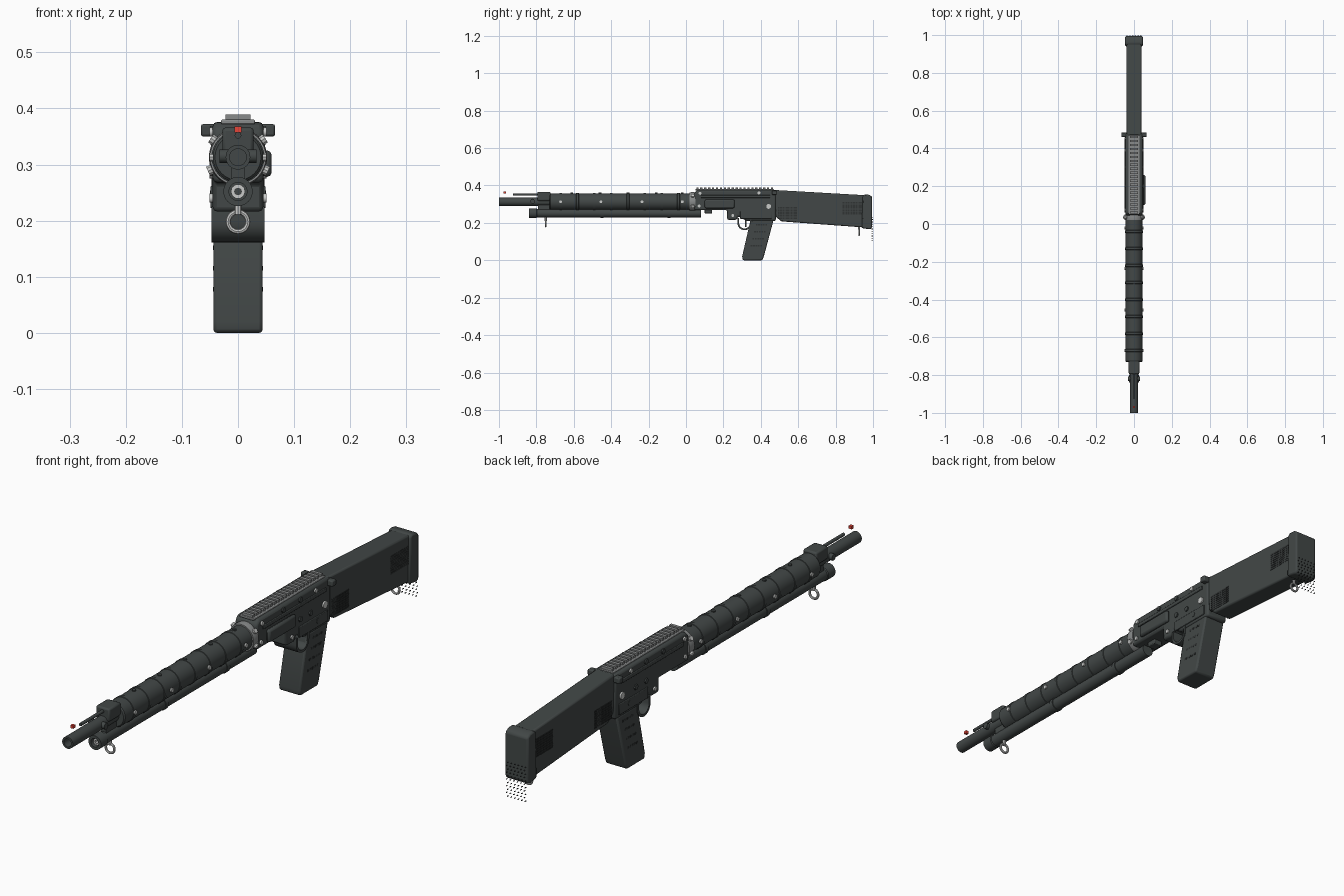
import bpy, bmesh, math
from mathutils import Matrix, Vector

if "Cube" in bpy.data.objects:
    bpy.data.objects.remove(bpy.data.objects["Cube"])


def material(name, r, g, b):
    m = bpy.data.materials.new(name)
    m.use_nodes = True
    m.diffuse_color = (r, g, b, 1)
    for node in m.node_tree.nodes:
        if node.type == 'BSDF_PRINCIPLED':
            node.inputs["Base Color"].default_value = (r, g, b, 1)
    return m


BODY = material("gunmetal", 0.055, 0.064, 0.063)
DARK = material("vent_dark", 0.03, 0.033, 0.033)
RAIL = material("rail_grey", 0.25, 0.26, 0.26)
STEEL = material("bright_steel", 0.58, 0.59, 0.58)
RED = material("bead_red", 0.8, 0.06, 0.04)

made = []
AXES = {'x': Matrix.Rotation(math.pi / 2, 4, 'Y'),
        'y': Matrix.Rotation(math.pi / 2, 4, 'X'),
        'z': Matrix.Identity(4)}


def finish(bm, name, mat, bevel=0):
    bmesh.ops.recalc_face_normals(bm, faces=bm.faces)
    me = bpy.data.meshes.new(name)
    bm.to_mesh(me)
    bm.free()
    me.materials.append(mat)
    ob = bpy.data.objects.new(name, me)
    bpy.context.collection.objects.link(ob)
    if bevel:
        mod = ob.modifiers.new("bevel", 'BEVEL')
        mod.width = bevel
        mod.segments = 2
        mod.limit_method = 'ANGLE'
    made.append(ob)
    return ob


def boxes(name, spans, mat, bevel=0):
    # each span is x0, x1, y0, y1, z0, z1
    bm = bmesh.new()
    for x0, x1, y0, y1, z0, z1 in spans:
        mid = Vector((x0 + x1, y0 + y1, z0 + z1)) / 2
        size = Matrix.Diagonal((x1 - x0, y1 - y0, z1 - z0, 1))
        bmesh.ops.create_cube(bm, size=1, matrix=Matrix.Translation(mid) @ size)
    return finish(bm, name, mat, bevel)


def cylinders(name, centres, r, depth, axis, mat, sides=16):
    bm = bmesh.new()
    for c in centres:
        bmesh.ops.create_cone(bm, cap_ends=True, segments=sides, radius1=r, radius2=r,
                              depth=depth, matrix=Matrix.Translation(c) @ AXES[axis])
    return finish(bm, name, mat)


def prism(name, outline, half, mat, bevel=0):
    # side outline in y, z extruded across x
    bm = bmesh.new()
    face = bm.faces.new([bm.verts.new((-half, y, z)) for y, z in outline])
    geo = bmesh.ops.extrude_face_region(bm, geom=[face])['geom']
    verts = [v for v in geo if isinstance(v, bmesh.types.BMVert)]
    bmesh.ops.translate(bm, verts=verts, vec=(2 * half, 0, 0))
    # the extrusion keeps its starting face, so the solid is closed
    return finish(bm, name, mat, bevel)


def lathe(name, profile, z, mat, sides=32):
    # profile of y, radius turned about a lengthwise axis at height z
    bm = bmesh.new()
    rings = []
    for y, r in profile:
        angles = [2 * math.pi * i / sides for i in range(sides)]
        rings.append([bm.verts.new((r * math.cos(a), y, z + r * math.sin(a))) for a in angles])
    for a, b in zip(rings, rings[1:]):
        for i in range(sides):
            j = (i + 1) % sides
            bm.faces.new((a[i], a[j], b[j], b[i]))
    bmesh.ops.remove_doubles(bm, verts=bm.verts, dist=1e-5)
    return finish(bm, name, mat)


def ring(name, centre, major, minor, mat):
    bpy.ops.mesh.primitive_torus_add(location=centre, rotation=(math.pi / 2, 0, 0),
                                     major_radius=major, minor_radius=minor,
                                     major_segments=28, minor_segments=8)
    ob = bpy.context.object
    ob.name = name
    ob.data.materials.append(mat)
    made.append(ob)


def both(spans):
    # add the mirrored copy of each side span
    return spans + [(-b, -a, *rest) for a, b, *rest in spans]


AXIS, LOW = 0.313, 0.252

# barrel, shroud with raised bands, and lower tube
lathe("barrel", [(-0.9, 0), (-0.9, 0.015), (-1, 0.015), (-1, 0.022), (-0.7, 0.022)], AXIS, BODY)
shroud = [(-0.73, 0.018), (-0.73, 0.041), (-0.725, 0.045)]
for k in range(8):
    y = -0.67 + 0.09 * k
    shroud += [(y - 0.007, 0.045), (y - 0.006, 0.047), (y + 0.006, 0.047), (y + 0.007, 0.045)]
lathe("barrel_shroud", shroud + [(0.04, 0.045), (0.04, 0)], AXIS, BODY)
lathe("lower_tube", [(-0.8, 0), (-0.8, 0.016), (-0.84, 0.016), (-0.84, 0.026), (-0.8, 0.026),
                     (-0.797, 0.023), (0.08, 0.023), (0.08, 0)], LOW, BODY)
lathe("tube_nut", [(-0.83, 0.006), (-0.83, 0.013), (-0.79, 0.013)], LOW, STEEL, 10)
for k, y in enumerate((-0.45, -0.09)):
    lathe(f"tube_band_{k}", [(y - 0.008, 0.02), (y - 0.008, 0.026), (y + 0.008, 0.026),
                             (y + 0.008, 0.02)], LOW, BODY)
boxes("tube_bridges", [(-0.012, 0.012, y, y + 0.03, 0.262, 0.285)
                       for y in (-0.7, -0.5, -0.3, -0.1)], BODY)

# shroud screws
flank = [-0.67, -0.455, -0.235, -0.02]
cylinders("shroud_side_screws", [(s * 0.046, y, AXIS) for s in (-1, 1) for y in flank],
          0.008, 0.01, 'x', STEEL, 10)
cylinders("shroud_top_screws", [(0, y, 0.359) for y in (-0.61, -0.46, -0.31, -0.16, -0.02)],
          0.007, 0.006, 'z', BODY, 10)

# muzzle clamp, sight rod, and red bead
boxes("sight_block", [(-0.028, 0.028, -0.795, -0.725, 0.318, 0.366)], BODY, 0.006)
cylinders("barrel_clamp_bolt", [(0, -0.82, 0.315)], 0.012, 0.066, 'x', BODY, 12)
boxes("barrel_to_tube_strap", [(-0.012, 0.012, -0.79, -0.73, 0.265, 0.32)], BODY)
cylinders("sight_rod", [(0, -0.855, 0.352)], 0.006, 0.14, 'y', BODY, 12)
boxes("sight_bead", [(-0.006, 0.006, -0.975, -0.963, 0.357, 0.368)], RED)

# receiver collar with slanted bright screws
lathe("receiver_collar", [(0.02, 0.03), (0.02, 0.05), (0.035, 0.052), (0.05, 0.05),
                          (0.05, 0.03)], AXIS, RAIL)
bm = bmesh.new()
for degrees in (-25, 35, 145, 205):
    turn = Matrix.Translation((0, 0.036, AXIS)) @ Matrix.Rotation(-math.radians(degrees), 4, 'Y')
    bmesh.ops.create_cone(bm, cap_ends=True, segments=10, radius1=0.009, radius2=0.009,
                          depth=0.012, matrix=turn @ Matrix.Translation((0.053, 0, 0)) @ AXES['x'])
finish(bm, "collar_screws", STEEL)

# receiver body and its side fittings
prism("receiver", [(0.045, 0.268), (0.22, 0.268), (0.22, 0.216), (0.27, 0.216), (0.28, 0.235),
                   (0.325, 0.21), (0.48, 0.21), (0.48, 0.376), (0.06, 0.376), (0.045, 0.36)],
      0.045, BODY, 0.008)
boxes("receiver_side_rib", both([(0.043, 0.049, 0.08, 0.45, 0.334, 0.348)]), BODY, 0.002)
boxes("receiver_lower_plate", both([(0.043, 0.049, 0.29, 0.46, 0.222, 0.262)]), BODY, 0.002)
boxes("receiver_under_block", [(-0.018, 0.018, 0.1, 0.14, 0.25, 0.27)], BODY, 0.003)
boxes("port_cover", [(0.043, 0.06, 0.1, 0.26, 0.278, 0.325)], BODY, 0.008)
cylinders("receiver_bolts", [(s * 0.046, y, z) for s in (-1, 1) for y, z in
                             ((0.2, 0.36), (0.3, 0.36), (0.36, 0.288), (0.3, 0.288),
                              (0.4, 0.245))], 0.01, 0.008, 'x', BODY, 6)
cylinders("receiver_screws", [(s * 0.046, y, z) for s in (-1, 1) for y, z in
                              ((0.07, 0.29), (0.075, 0.358), (0.25, 0.24), (0.39, 0.36))],
          0.008, 0.009, 'x', STEEL, 12)
cylinders("receiver_main_pin", [(s * 0.046, 0.442, 0.288) for s in (-1, 1)],
          0.013, 0.01, 'x', STEEL, 16)
boxes("rear_side_lugs", both([(0.04, 0.066, 0.46, 0.485, 0.35, 0.372)]), BODY, 0.004)

# toothed top rail
boxes("rail_base", [(-0.03, 0.03, 0.05, 0.47, 0.372, 0.38)], RAIL, 0.002)
boxes("rail_teeth", [(-0.022, 0.022, 0.055 + 0.021 * k, 0.067 + 0.021 * k, 0.378, 0.389)
                     for k in range(20)], RAIL)

# wide trough guard, trigger, and grip
arc = [math.pi * (1 + k / 14) for k in range(15)]
guard = [(0.275, 0.225)]
guard += [(0.313 + 0.038 * math.cos(a), 0.199 + 0.038 * math.sin(a)) for a in arc]
guard += [(0.351, 0.225), (0.342, 0.225)]
guard += [(0.313 + 0.029 * math.cos(a), 0.199 + 0.029 * math.sin(a)) for a in reversed(arc)]
prism("trigger_guard", guard + [(0.284, 0.225)], 0.047, BODY)
boxes("trigger", [(-0.005, 0.005, 0.315, 0.324, 0.178, 0.216)], BODY, 0.002)
prism("grip", [(0.3, 0.02), (0.304, 0), (0.408, 0), (0.416, 0.02), (0.468, 0.215),
               (0.345, 0.215)], 0.044, BODY, 0.006)
slots = []
for row in range(4):
    z = 0.074 + row * 0.037
    for col in range(5):
        y = 0.346 + row * 0.009 + col * 0.013
        slots.append((0.0435, 0.0446, y, y + 0.009, z, z + 0.008))
boxes("grip_vents", both(slots), DARK)

# stock, butt, and perforated vent panels
prism("stock", [(0.47, 0.376), (0.975, 0.347), (0.96, 0.175), (0.51, 0.208), (0.478, 0.235)],
      0.039, BODY, 0.006)
prism("butt_pad", [(0.945, 0.345), (0.955, 0.352), (0.98, 0.35), (0.995, 0.34), (0.995, 0.175),
                   (0.985, 0.165), (0.94, 0.172)], 0.047, BODY, 0.007)
panels = ((0.492, 0.595, 0.22, 0.288), (0.838, 0.943, 0.245, 0.315))
dots = []
for y0, y1, z0, z1 in panels:
    dy, dz = (y1 - y0) / 12, (z1 - z0) / 8
    dots += [(0.038, 0.0405, y0 + dy * i, y0 + dy * (i + 0.75), z0 + dz * j, z0 + dz * (j + 0.75))
             for i in range(12) for j in range(8)]
boxes("stock_vents", both(dots), DARK)

# small pegs on the butt, carrying on below it
pegs = [(-0.038 + 0.0145 * c + 0.004 * (r % 2), 0.996, 0.105 + 0.0125 * r)
        for r in range(11) for c in range(6)]
cylinders("butt_pegs", pegs, 0.0019, 0.006, 'y', DARK, 6)

# sling rings
ring("front_sling_ring", (0, -0.75, 0.198), 0.0175, 0.0045, STEEL)
cylinders("front_ring_stem", [(0, -0.75, 0.222)], 0.007, 0.022, 'z', STEEL, 10)
ring("rear_sling_ring", (0, 0.925, 0.148), 0.016, 0.004, STEEL)
cylinders("rear_ring_stem", [(0, 0.925, 0.172)], 0.006, 0.016, 'z', STEEL, 10)

# smooth round parts while keeping hard edges
bpy.ops.object.select_all(action='DESELECT')
for ob in made:
    ob.select_set(True)
bpy.context.view_layer.objects.active = made[0]
bpy.ops.object.shade_smooth_by_angle(angle=math.radians(35))
